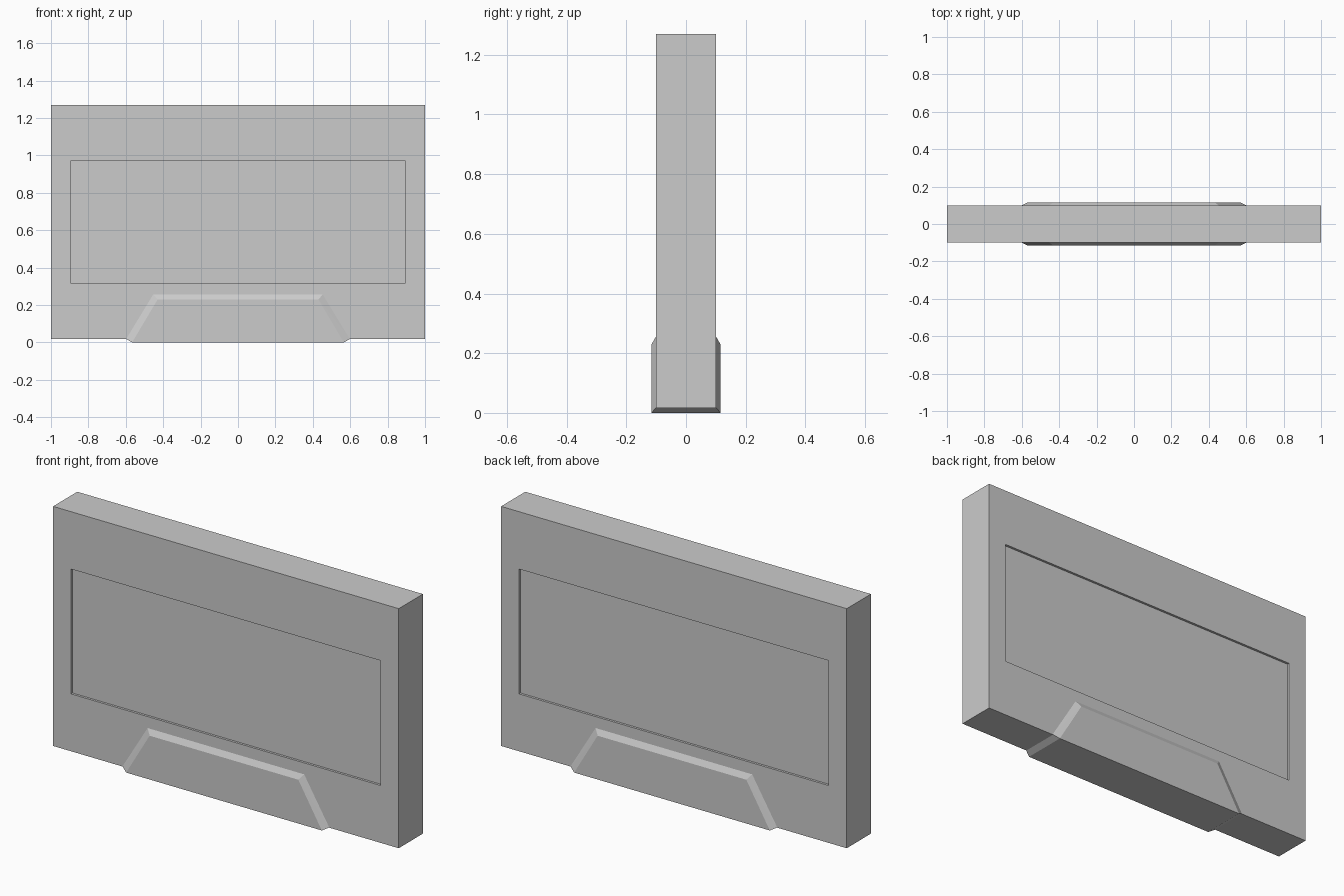
import bpy, bmesh
from mathutils import Vector

if "Cube" in bpy.data.objects:
    bpy.data.objects.remove(bpy.data.objects["Cube"])


def add_object(name, bm):
    bmesh.ops.recalc_face_normals(bm, faces=bm.faces)
    mesh = bpy.data.meshes.new(name)
    bm.to_mesh(mesh)
    bm.free()
    obj = bpy.data.objects.new(name, mesh)
    bpy.context.collection.objects.link(obj)
    return obj


# Slab body with a shallow recessed panel on the front and back
HALF_DEPTH, BOTTOM, TOP = 0.1, 0.017, 1.27
PANEL_X, PANEL_LOW, PANEL_HIGH, RECESS = 0.896, 0.317, 0.97, 0.012

bm = bmesh.new()
bmesh.ops.create_cube(bm, size=2)
mid = (BOTTOM + TOP) / 2
for v in bm.verts:
    v.co = Vector((v.co.x, v.co.y * HALF_DEPTH, mid + v.co.z * (TOP - mid)))
bm.normal_update()
for face in [f for f in bm.faces if abs(f.normal.y) > 0.9]:
    side = 1 if face.normal.y > 0 else -1
    bmesh.ops.inset_individual(bm, faces=[face], thickness=0.1)
    for v in face.verts:
        v.co.x = PANEL_X if v.co.x > 0 else -PANEL_X
        v.co.z = PANEL_HIGH if v.co.z > mid else PANEL_LOW
    bmesh.ops.inset_individual(bm, faces=[face], thickness=0)
    for v in face.verts:
        v.co.y -= side * RECESS
add_object("body", bm)

# Bevelled trapezoid foot wrapping under the body: (half width, depth, height)
bm = bmesh.new()
profile = [(0.598, 0.1, 0.018), (0.453, 0.1, 0.257),
           (0.566, 0.116, 0.0), (0.43, 0.116, 0.229)]
for x, y, z in profile:
    for sx in (-1, 1):
        for sy in (-1, 1):
            bm.verts.new((sx * x, sy * y, z))
bmesh.ops.convex_hull(bm, input=bm.verts)
bmesh.ops.dissolve_limit(bm, angle_limit=0.02, verts=bm.verts, edges=bm.edges)
add_object("foot", bm)
